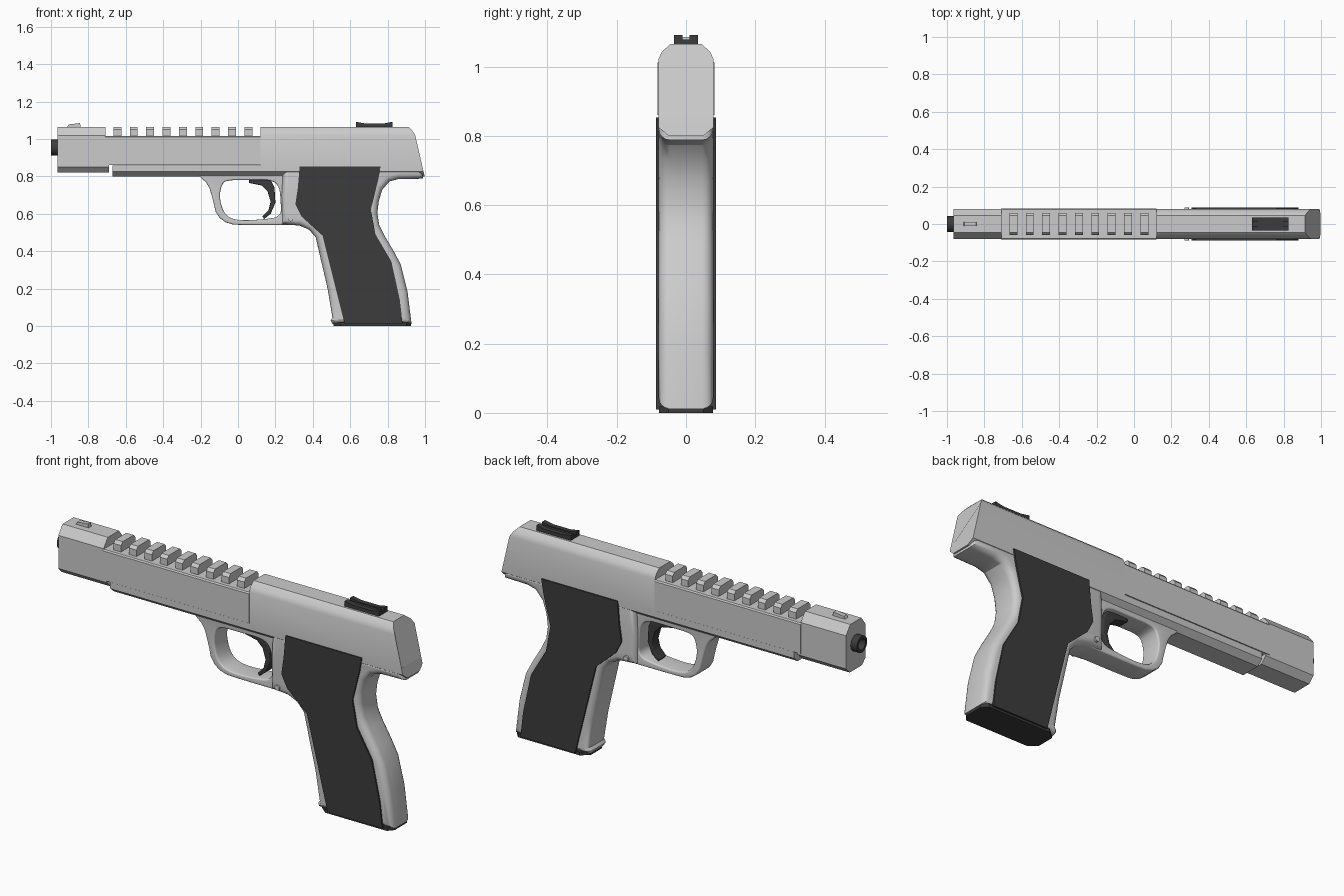
import bpy, bmesh, math
from mathutils import Matrix

if "Cube" in bpy.data.objects:
    bpy.data.objects.remove(bpy.data.objects["Cube"])

dark = bpy.data.materials.new("dark")
dark.diffuse_color = (0.045, 0.045, 0.045, 1)
dark.use_nodes = True
dark.node_tree.nodes["Principled BSDF"].inputs["Base Color"].default_value = dark.diffuse_color


def finish(ob, mat=None, angle=30):
    bpy.ops.object.select_all(action='DESELECT')
    ob.select_set(True)
    bpy.context.view_layer.objects.active = ob
    if mat:
        ob.data.materials.clear()
        ob.data.materials.append(mat)
    bpy.ops.object.shade_smooth_by_angle(angle=math.radians(angle))
    return ob


def from_bmesh(name, bm, mat=None):
    bmesh.ops.recalc_face_normals(bm, faces=bm.faces)
    me = bpy.data.meshes.new(name)
    bm.to_mesh(me)
    bm.free()
    ob = bpy.data.objects.new(name, me)
    bpy.context.collection.objects.link(ob)
    return finish(ob, mat)


def soften(pts, n=1):
    """Corner cutting for rounded outlines"""
    for _ in range(n):
        out = []
        for a, b in zip(pts, pts[1:] + pts[:1]):
            for t in (0.25, 0.75):
                out.append((a[0] + (b[0] - a[0]) * t, a[1] + (b[1] - a[1]) * t))
        pts = out
    return pts


def plate(name, outlines, half, bevel=0.0, y=0.0, mat=None):
    """Side-view (x, z) outlines, thickened along y with rounded rims"""
    cu = bpy.data.curves.new(name, 'CURVE')
    cu.dimensions = '2D'
    cu.fill_mode = 'BOTH'
    cu.extrude = half - bevel
    cu.bevel_depth = bevel
    cu.bevel_resolution = 3
    cu.offset = -bevel
    for pts in outlines:
        sp = cu.splines.new('POLY')
        sp.points.add(len(pts) - 1)
        for p, (x, z) in zip(sp.points, pts):
            p.co = (x, z, 0, 1)
        sp.use_cyclic_u = True
    tmp = bpy.data.objects.new(name + "_outline", cu)
    bpy.context.collection.objects.link(tmp)
    bpy.context.view_layer.update()
    me = bpy.data.meshes.new_from_object(tmp.evaluated_get(bpy.context.evaluated_depsgraph_get()))
    bpy.data.objects.remove(tmp)
    bm = bmesh.new()
    bm.from_mesh(me)
    bmesh.ops.remove_doubles(bm, verts=bm.verts, dist=1e-5)
    bmesh.ops.transform(bm, verts=bm.verts,
                        matrix=Matrix.Translation((0, y, 0)) @ Matrix.Rotation(math.pi / 2, 4, 'X'))
    return from_bmesh(name, bm, mat)


def bar(name, half_section, x0, x1, mat=None):
    """Half (y, z) section mirrored and run along x; x1 may depend on z"""
    section = half_section + [(-y, z) for y, z in reversed(half_section)]
    end = x1 if callable(x1) else (lambda z: x1)
    bm = bmesh.new()
    a = [bm.verts.new((x0, y, z)) for y, z in section]
    b = [bm.verts.new((end(z), y, z)) for y, z in section]
    n = len(a)
    bm.faces.new(a)
    bm.faces.new(b)
    for i in range(n):
        bm.faces.new((a[i], a[(i + 1) % n], b[(i + 1) % n], b[i]))
    return from_bmesh(name, bm, mat)


def rear(z):
    """Slanted rear face of slide and frame"""
    if z > 1.03:
        return 0.945 - (z - 1.03) * 0.9
    return 0.998 - max(0, z - 0.80) * 0.23


# Slide: muzzle block, slightly proud middle, rear block
bar("muzzle_block", [(.05, .82), (.08, .85), (.08, 1.02), (.045, 1.065)], -.965, -.708)
bar("muzzle_lug", [(.05, .82), (.08, .85), (.08, .9)], -.71, -.69)
bar("slide_middle", [(.083, .86), (.083, 1.01), (.078, 1.017)], -.71, .12)
bar("slide_rear", [(.08, .84), (.08, 1.02), (.07, 1.043), (.045, 1.065)], .12, rear)

# Rail teeth along the top
for i in range(9):
    x = -.645 + i * .0876
    bar("rail_tooth", [(.058, 1.01), (.058, 1.05), (.045, 1.065)], x - .021, x + .021)

# Frame under the slide
bar("frame_rail", [(.05, .80), (.08, .825), (.08, .858)], -.67, rear)

# Trigger guard with opening
guard = [(-.23, .83), (-.205, .797), (-.16, .76), (-.135, .68), (-.115, .59), (-.05, .543),
         (.05, .54), (.27, .54), (.32, .54), (.32, .83), (.1, .83)]
hole = [(-.065, .78), (.05, .78), (.18, .782), (.222, .745), (.229, .66), (.229, .585),
        (.14, .57), (.0, .563), (-.07, .59), (-.1, .68), (-.09, .75)]
plate("trigger_guard", [soften(guard), soften(hole, 2)], .055, .008)

# Grip frame with rounded straps and rear tang
plate("grip_frame", [[(.24, .85), (.232, .7), (.235, .6), (.235, .545), (.33, .537), (.38, .515),
                      (.415, .475), (.48, .195), (.505, .045), (.495, .03), (.505, .012),
                      (.928, .012), (.906, .185), (.87, .33), (.83, .405), (.785, .48), (.755, .54),
                      (.745, .605), (.753, .67), (.772, .73), (.81, .773), (.855, .785),
                      (.99, .788), (.985, .85)]], .079, .032)

# Grip panels on both sides
panel = [(.33, .853), (.762, .853), (.75, .783), (.71, .623), (.735, .49), (.82, .345), (.865, .14),
         (.88, .01), (.57, .01), (.452, .484), (.34, .585), (.307, .65), (.32, .74)]
for s in (-1, 1):
    plate("grip_panel", [panel], .010, y=s * .077, mat=dark)

# Magazine base with clipped corners
bm = bmesh.new()
base = [(.51, .045), (.55, .078), (.90, .078), (.925, .05)]
ring = base + [(x, -y) for x, y in reversed(base)]
face = bm.faces.new([bm.verts.new((x, y, 0)) for x, y in ring])
top = bmesh.ops.extrude_face_region(bm, geom=[face])["geom"]
bmesh.ops.translate(bm, vec=(0, 0, .018), verts=[v for v in top if isinstance(v, bmesh.types.BMVert)])
from_bmesh("magazine_base", bm, dark)

# Trigger
plate("trigger", [[(.06, .79), (.17, .79), (.195, .74), (.2, .66), (.175, .60), (.14, .573), (.13, .585),
                   (.163, .62), (.174, .665), (.158, .72), (.125, .752), (.06, .765)]], .028, .004, mat=dark)

# Barrel end with bore
bm = bmesh.new()
bmesh.ops.create_cone(bm, cap_ends=True, segments=32, radius1=.042, radius2=.042, depth=.08,
                      matrix=Matrix.Translation((-.96, 0, .955)) @ Matrix.Rotation(math.pi / 2, 4, 'Y'))
front = [f for f in bm.faces if len(f.verts) > 4 and f.calc_center_median().x < -.98]
bmesh.ops.inset_region(bm, faces=front, thickness=.014)
bmesh.ops.inset_region(bm, faces=front, thickness=.001, depth=-.05)
from_bmesh("barrel", bm, dark)

# Frame pin
bm = bmesh.new()
bmesh.ops.create_cone(bm, cap_ends=True, segments=16, radius1=.013, radius2=.013, depth=.174,
                      matrix=Matrix.Translation((.282, 0, .572)) @ Matrix.Rotation(math.pi / 2, 4, 'X'))
from_bmesh("frame_pin", bm)

# Sights
plate("front_sight", [[(-.915, 1.06), (-.905, 1.078), (-.845, 1.085), (-.84, 1.06)]], .012)
for s in (-1, 1):
    plate("rear_sight_side", [[(.63, 1.06), (.63, 1.092), (.68, 1.083), (.78, 1.083), (.825, 1.092),
                               (.825, 1.06)]], .0125, y=s * .0225, mat=dark)
plate("rear_sight_notch", [[(.63, 1.06), (.63, 1.078), (.825, 1.078), (.825, 1.06)]], .011, mat=dark)
